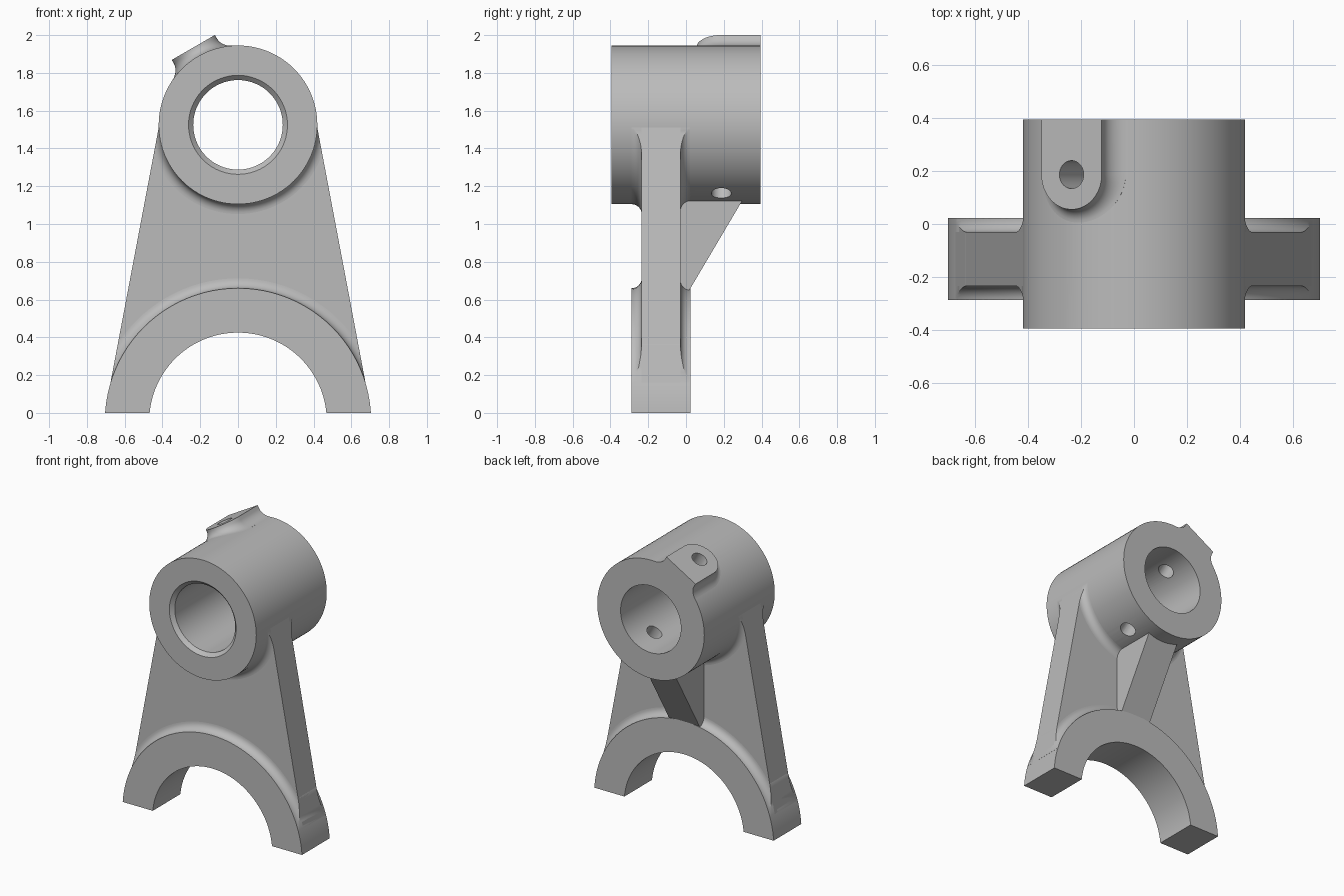
import bpy
import bmesh
from math import sin, cos, pi, sqrt, asin, atan2, radians
from mathutils import Vector, Matrix

if "Cube" in bpy.data.objects:
    bpy.data.objects.remove(bpy.data.objects["Cube"], do_unlink=True)

# Main dimensions
BOSS_Z, BOSS_R, BOSS_Y = 1.525, 0.42, 0.395
ARCH_Z, ARCH_R, ARCH_IN = -0.045, 0.705, 0.47
WEB_F, WEB_B = -0.235, -0.03
FILLET = 0.0525
SEG = 96

metal = bpy.data.materials.new("cast_grey")
metal.use_nodes = True
grey = (0.5, 0.5, 0.5, 1)
metal.diffuse_color = grey
metal.node_tree.nodes["Principled BSDF"].inputs["Base Color"].default_value = grey


def skin(name, rings, closed=False):
    """Bridge loops of points; cap both ends, or close the loop of rings."""
    bm = bmesh.new()
    loops = [[bm.verts.new(p) for p in ring] for ring in rings]
    pairs = list(zip(loops, loops[1:]))
    if closed:
        pairs.append((loops[-1], loops[0]))
    else:
        bm.faces.new(loops[0])
        bm.faces.new(loops[-1])
    for a, b in pairs:
        for i in range(len(a)):
            j = (i + 1) % len(a)
            bm.faces.new((a[i], a[j], b[j], b[i]))
    bmesh.ops.recalc_face_normals(bm, faces=bm.faces)
    mesh = bpy.data.meshes.new(name)
    bm.to_mesh(mesh)
    bm.free()
    mesh.materials.append(metal)
    ob = bpy.data.objects.new(name, mesh)
    bpy.context.collection.objects.link(ob)
    return ob


def prism(name, outline, y0, y1):
    return skin(name, [[(x, y, z) for x, z in outline] for y in (y0, y1)])


def revolve(name, profile, zc):
    """Spin (radius, y) points about the y direction at height zc."""
    turns = [2 * pi * i / SEG for i in range(SEG)]
    return skin(name, [[(r * cos(t), y, zc + r * sin(t)) for r, y in profile]
                       for t in turns], closed=True)


def arc(r, zc, a0, a1, n=64):
    return [(r * cos(a0 + (a1 - a0) * i / n), zc + r * sin(a0 + (a1 - a0) * i / n))
            for i in range(n + 1)]


def boolean(ob, tool, operation):
    mod = ob.modifiers.new("cut", 'BOOLEAN')
    mod.object, mod.operation, mod.solver = tool, operation, 'EXACT'
    bpy.context.view_layer.objects.active = ob
    bpy.ops.object.modifier_apply(modifier=mod.name)


# Bored boss with a chamfered front mouth
boss = revolve("boss_tube", [(0.237, BOSS_Y), (BOSS_R, BOSS_Y), (BOSS_R, -BOSS_Y),
                             (0.262, -BOSS_Y), (0.237, -BOSS_Y + 0.025)], BOSS_Z)

# Fork arch with feet cut level at the ground
a_out, a_in = asin(-ARCH_Z / ARCH_R), asin(-ARCH_Z / ARCH_IN)
arch = prism("fork_arch", arc(ARCH_R, ARCH_Z, a_out, pi - a_out)
             + arc(ARCH_IN, ARCH_Z, pi - a_in, a_in), WEB_F - FILLET, WEB_B + FILLET)

# Tapered web between the boss and the arch
foot = (0.675, 0.16)
low = atan2(foot[1] - ARCH_Z, foot[0])
outline = ([(0.417, BOSS_Z), foot] + arc(0.6, ARCH_Z, low, pi - low)
           + [(-foot[0], foot[1]), (-0.417, BOSS_Z)] + arc(0.33, BOSS_Z, pi, 2 * pi))
web = prism("web_plate", outline, WEB_F, WEB_B)
clip = prism("clip_helper", outline, -1, 1)


# Concave fillets where the web meets the boss and the arch
def fillet_ring(name, radius, zc):
    n = 8
    steps = [pi / 2 * i / n for i in range(n + 1)]
    curve = [(radius + FILLET * (1 - cos(a)), FILLET * (1 - sin(a))) for a in steps]
    front = [(r, WEB_F - d) for r, d in curve]
    back = [(r, WEB_B + d) for r, d in reversed(curve)]
    inner = radius - 0.04
    profile = [(inner, WEB_F - 0.04)] + front + back + [(inner, WEB_B + 0.04)]
    ring = revolve(name, profile, zc)
    boolean(ring, clip, 'INTERSECT')
    return ring


boss_fillet = fillet_ring("boss_fillet", BOSS_R, BOSS_Z)
arch_fillet = fillet_ring("arch_fillet", ARCH_R, ARCH_Z)

# Sloping rib behind the web
side = [(-0.1, 0.62), (0.0, 0.62), (0.34, 1.195), (-0.1, 1.195)]
rib = skin("rear_rib", [[(x, y, z) for y, z in side] for x in (-0.12, 0.12)])

# Round-ended pad on the boss, leaning to the right, with a flared base
PAD_W, PAD_Y, PAD_H, FLARE = 0.132, 0.187, 0.473, 0.05
tilt = Matrix.Translation((0, 0, BOSS_Z)) @ Matrix.Rotation(radians(-30), 4, 'Y')
ends = [pi * i / 32 for i in range(33)]
path = ([(PAD_W, BOSS_Y, 1, 0)]
        + [(PAD_W * cos(t), PAD_Y - PAD_W * sin(t), cos(t), -sin(t)) for t in ends]
        + [(-PAD_W, BOSS_Y, -1, 0)])


def pad_layer(offset, lift=None, height=None):
    ring = []
    for u, y, nu, ny in path:
        u, y = u + nu * offset, y + ny * offset
        h = height if lift is None else sqrt(BOSS_R ** 2 - u * u) + lift
        ring.append(tilt @ Vector((u, y, h)))
    return ring


layers = [pad_layer(0, height=PAD_H)]
for i in range(9):
    a = pi / 2 * i / 8
    layers.append(pad_layer(FLARE * (1 - cos(a)), lift=FLARE * (1 - sin(a))))
layers.append(pad_layer(FLARE, height=0.34))
pad = skin("boss_pad", layers)

# Pin hole drilled through the pad and both walls of the boss
drill = skin("drill_helper", [[tilt @ Vector((0.053 * cos(2 * pi * i / 32),
                                              PAD_Y + 0.053 * sin(2 * pi * i / 32), h))
                               for i in range(32)] for h in (-0.7, 0.7)])
for part in (boss, pad):
    boolean(part, drill, 'DIFFERENCE')
for helper in (clip, drill):
    bpy.data.objects.remove(helper, do_unlink=True)

# Smooth the round faces and keep the edges crisp
bpy.ops.object.select_all(action='DESELECT')
for part in (boss, arch, web, boss_fillet, arch_fillet, rib, pad):
    part.select_set(True)
bpy.context.view_layer.objects.active = boss
bpy.ops.object.shade_smooth_by_angle(angle=radians(30))
